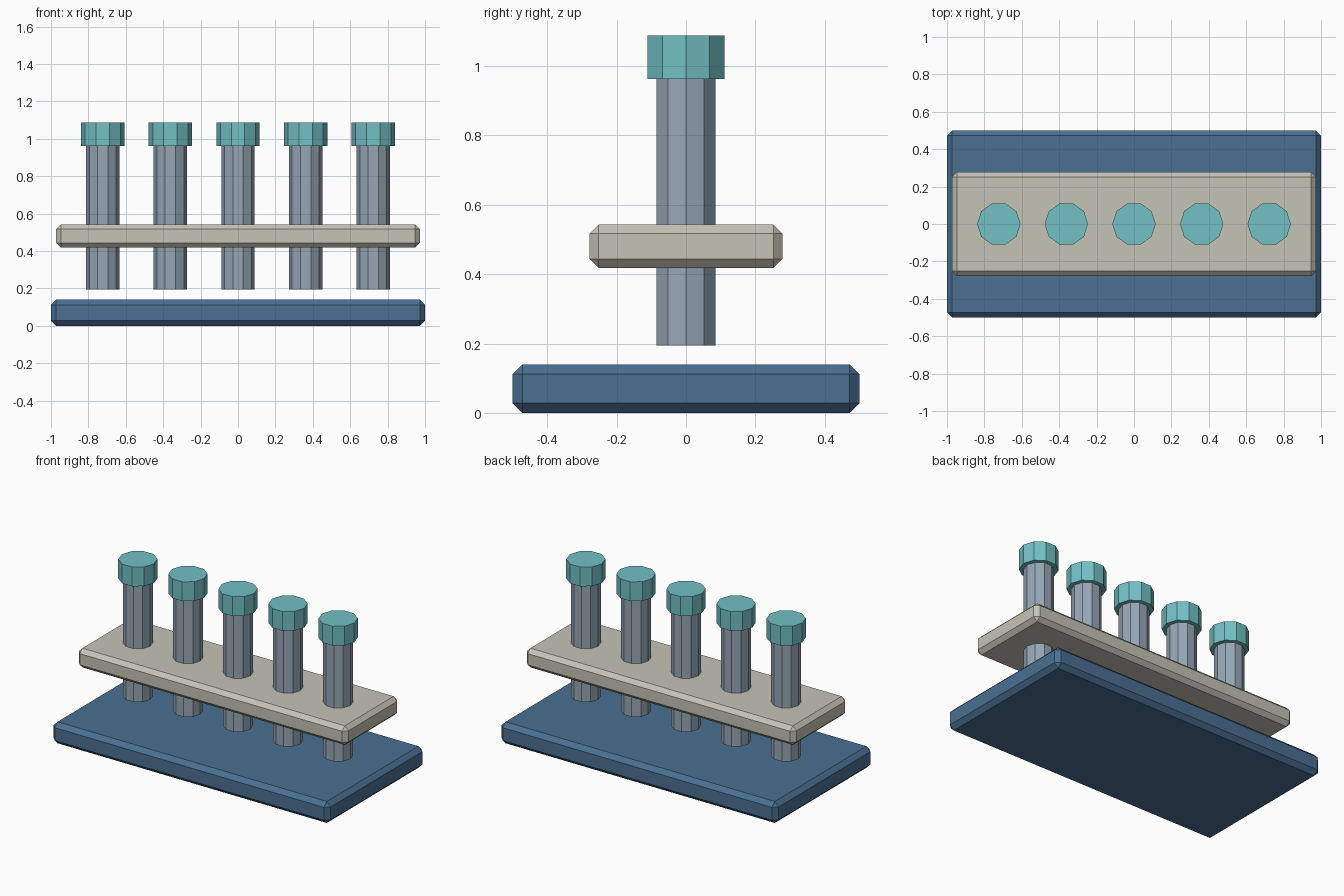
import bpy, bmesh
from math import cos, sin, tau

if "Cube" in bpy.data.objects:
    bpy.data.objects.remove(bpy.data.objects["Cube"])


def material(name, rgb):
    m = bpy.data.materials.new(name)
    m.diffuse_color = (*rgb, 1)
    m.use_nodes = True
    m.node_tree.nodes["Principled BSDF"].inputs["Base Color"].default_value = m.diffuse_color
    return m


def add_object(name, bm, mat):
    bmesh.ops.recalc_face_normals(bm, faces=bm.faces)
    mesh = bpy.data.meshes.new(name)
    bm.to_mesh(mesh)
    bm.free()
    mesh.materials.append(mat)
    obj = bpy.data.objects.new(name, mesh)
    bpy.context.collection.objects.link(obj)
    return obj


def slab(name, size_x, size_y, z0, z1, chamfer, mat):
    bm = bmesh.new()
    bmesh.ops.create_cube(bm, size=1)
    for v in bm.verts:
        v.co.x *= size_x
        v.co.y *= size_y
        v.co.z = z0 if v.co.z < 0 else z1
    obj = add_object(name, bm, mat)
    bevel = obj.modifiers.new("chamfer", 'BEVEL')
    bevel.width = chamfer
    bevel.segments = 1


def prism(name, x, radius, z0, z1, mat, sides=10):
    bm = bmesh.new()
    ring = [bm.verts.new((x + radius * cos(tau * i / sides),
                          radius * sin(tau * i / sides), z0)) for i in range(sides)]
    base = bm.faces.new(ring)
    # keep the bottom cap, raise a second one
    out = bmesh.ops.extrude_face_region(bm, geom=[base], use_keep_orig=True)
    for v in out["geom"]:
        if isinstance(v, bmesh.types.BMVert):
            v.co.z = z1
    add_object(name, bm, mat)


blue = material("base_blue", (0.07, 0.16, 0.29))
cream = material("rack_cream", (0.56, 0.55, 0.47))
glass = material("tube_grey_blue", (0.31, 0.39, 0.47))
teal = material("cap_teal", (0.17, 0.53, 0.55))

# Base and holding plate
slab("base", 2.0, 1.0, 0.0, 0.14, 0.028, blue)
slab("rack_plate", 1.946, 0.556, 0.418, 0.543, 0.026, cream)

# Row of capped tubes
for i in range(5):
    x = (i - 2) * 0.3615
    prism(f"tube_{i + 1}", x, 0.089, 0.194, 0.975, glass)
    prism(f"cap_{i + 1}", x, 0.116, 0.962, 1.088, teal)
